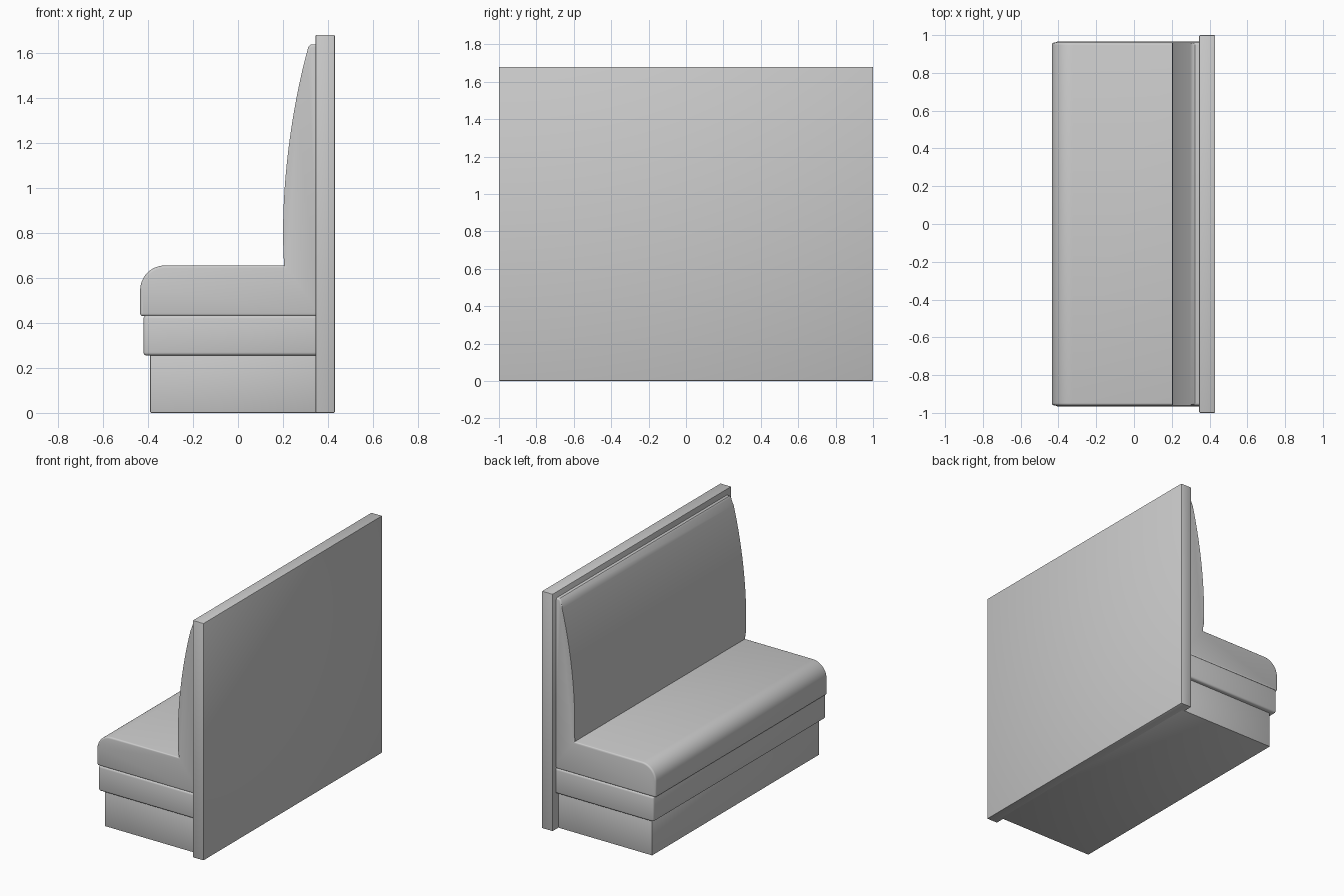
import bpy, bmesh, math
from mathutils import Vector
from mathutils.geometry import interpolate_bezier

if "Cube" in bpy.data.objects:
    bpy.data.objects.remove(bpy.data.objects["Cube"])


def finish(bm, name):
    bmesh.ops.recalc_face_normals(bm, faces=bm.faces)
    me = bpy.data.meshes.new(name)
    bm.to_mesh(me)
    bm.free()
    ob = bpy.data.objects.new(name, me)
    bpy.context.collection.objects.link(ob)
    bpy.ops.object.select_all(action='DESELECT')
    ob.select_set(True)
    bpy.context.view_layer.objects.active = ob
    bpy.ops.object.shade_smooth_by_angle(angle=math.radians(35))
    return ob


def box(name, x0, x1, half_y, z0, z1, bevel, segments):
    bm = bmesh.new()
    bmesh.ops.create_cube(bm, size=1)
    for v in bm.verts:
        v.co = Vector(((x0 + x1) / 2 + v.co.x * (x1 - x0), v.co.y * 2 * half_y,
                       (z0 + z1) / 2 + v.co.z * (z1 - z0)))
    bmesh.ops.bevel(bm, geom=bm.edges[:], offset=bevel, segments=segments,
                    profile=0.5, affect='EDGES')
    return finish(bm, name)


def arc(cx, cz, r, a0, a1, n):
    angles = [math.radians(a0 + (a1 - a0) * i / n) for i in range(n + 1)]
    return [(cx + r * math.cos(a), cz + r * math.sin(a)) for a in angles]


# Wall panel, plinth and seat rail (the latter two run into the panel)
box("back_panel", 0.345, 0.43, 1.0, 0.0, 1.68, 0.005, 2)
box("plinth", -0.39, 0.37, 0.935, 0.0, 0.27, 0.004, 2)
box("seat_rail", -0.42, 0.37, 0.965, 0.255, 0.434, 0.014, 3)

# Upholstery: seat and curved backrest in one side profile
backrest = [(p.x, p.y) for p in interpolate_bezier(
    Vector((0.205, 0.655)), Vector((0.185, 0.95)),
    Vector((0.23, 1.33)), Vector((0.313, 1.628)), 18)]
profile = (arc(-0.423, 0.442, 0.012, 270, 180, 3)
           + arc(-0.325, 0.545, 0.11, 180, 90, 12)
           + backrest + [(0.323, 1.638), (0.375, 1.638), (0.375, 0.43)])
HALF = 0.96
bm = bmesh.new()
cap = bm.faces.new([bm.verts.new((x, -HALF, z)) for x, z in profile])
res = bmesh.ops.extrude_face_region(bm, geom=[cap], use_keep_orig=True)
for v in [g for g in res["geom"] if isinstance(g, bmesh.types.BMVert)]:
    v.co.y = HALF
rims = [e for e in bm.edges if abs(e.verts[0].co.y - e.verts[1].co.y) < 1e-5]
bmesh.ops.bevel(bm, geom=rims, offset=0.012, segments=3, profile=0.5,
                affect='EDGES', clamp_overlap=True)
finish(bm, "seat_and_backrest_cushion")
